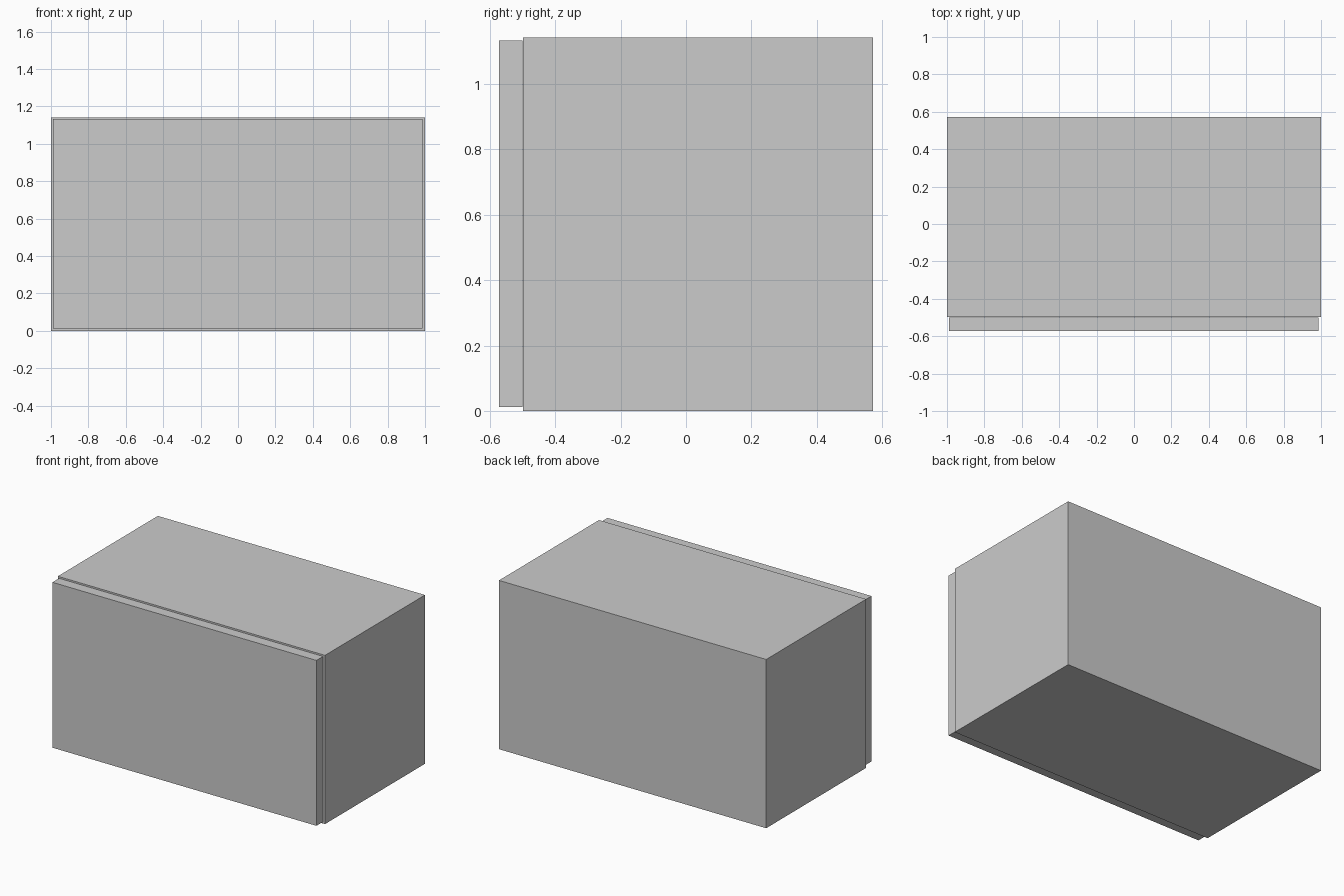
import bpy

if "Cube" in bpy.data.objects:
    bpy.data.objects.remove(bpy.data.objects["Cube"])


def panel(name, x, y, z):
    """Box spanning the given (min, max) ranges."""
    bpy.ops.mesh.primitive_cube_add(size=1, location=[(a + b) / 2 for a, b in (x, y, z)])
    obj = bpy.context.object
    obj.name = name
    obj.scale = [b - a for a, b in (x, y, z)]
    bpy.ops.object.transform_apply(location=False, rotation=False, scale=True)
    return obj


HEIGHT = 1.142
DEPTH = (-0.498, 0.571)
INNER = 0.93

# Side panels, full height and depth
panel("left_side_panel", (-1, -INNER), DEPTH, (0, HEIGHT))
panel("right_side_panel", (INNER, 1), DEPTH, (0, HEIGHT))

# Cabinet body between the sides
panel("cabinet_body", (-INNER, INNER), DEPTH, (0, HEIGHT))

# Front panel, slightly smaller than the body, with a hairline gap behind it
panel("front_panel", (-0.989, 0.987), (-0.571, -0.5), (0.013, 1.132))
